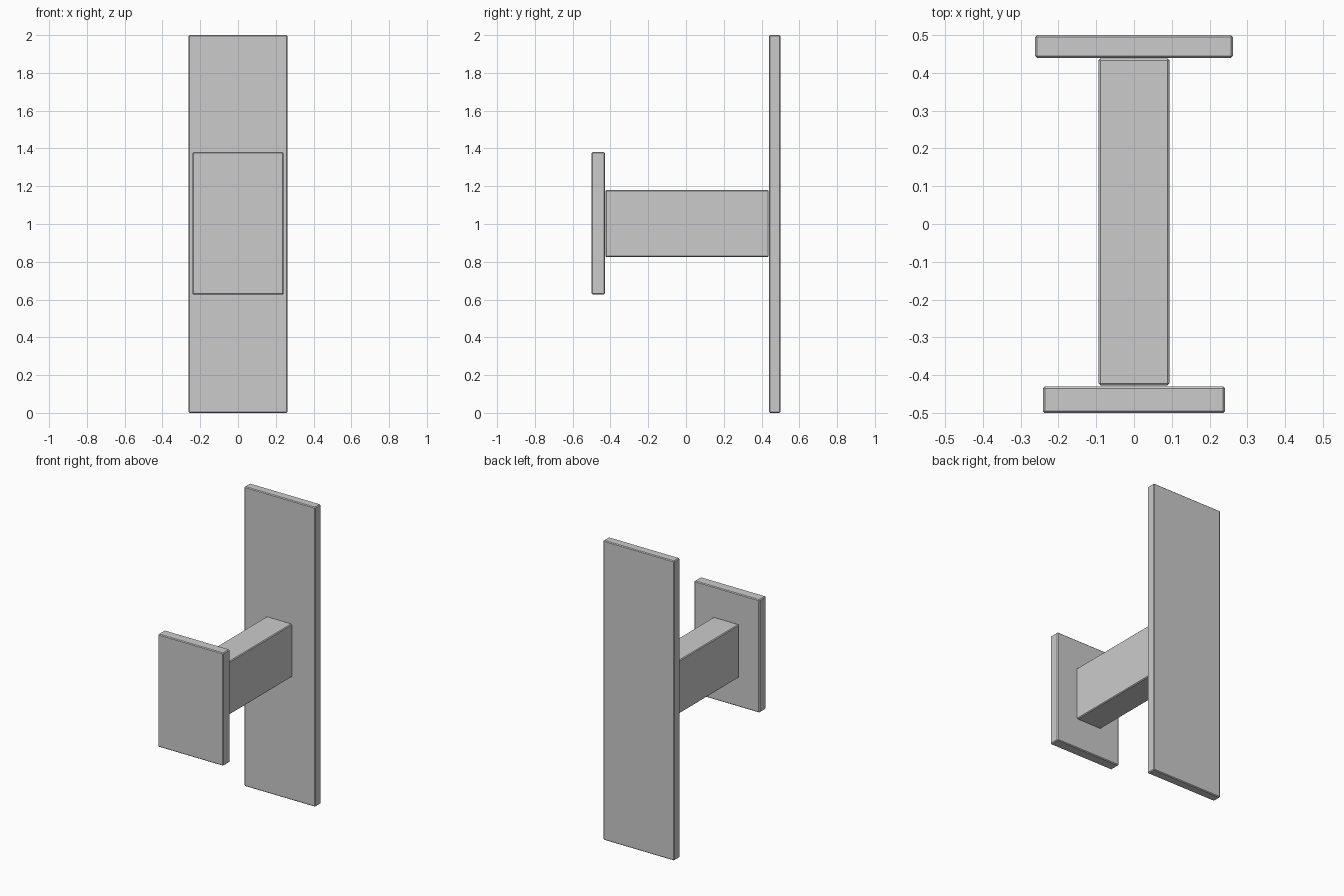
import bpy

if "Cube" in bpy.data.objects:
    bpy.data.objects.remove(bpy.data.objects["Cube"])


def box(name, x, y, z, bevel=0.005):
    """Box centred on x, with (min, max) ranges in y and z and chamfered edges."""
    bpy.ops.mesh.primitive_cube_add(size=1, location=(0, sum(y) / 2, sum(z) / 2))
    ob = bpy.context.object
    ob.name = name
    ob.scale = (2 * x, y[1] - y[0], z[1] - z[0])
    bpy.ops.object.transform_apply(location=False, rotation=False, scale=True)
    mod = ob.modifiers.new("edge_bevel", 'BEVEL')
    mod.width = bevel
    mod.segments = 1
    return ob


# Tall plate at the back
box("back_plate", 0.262, (0.44, 0.50), (0.0, 2.0))
# Bar joining the two plates
box("connecting_bar", 0.094, (-0.427, 0.438), (0.825, 1.18))
# Short plate at the front
box("front_plate", 0.241, (-0.50, -0.43), (0.627, 1.38))
